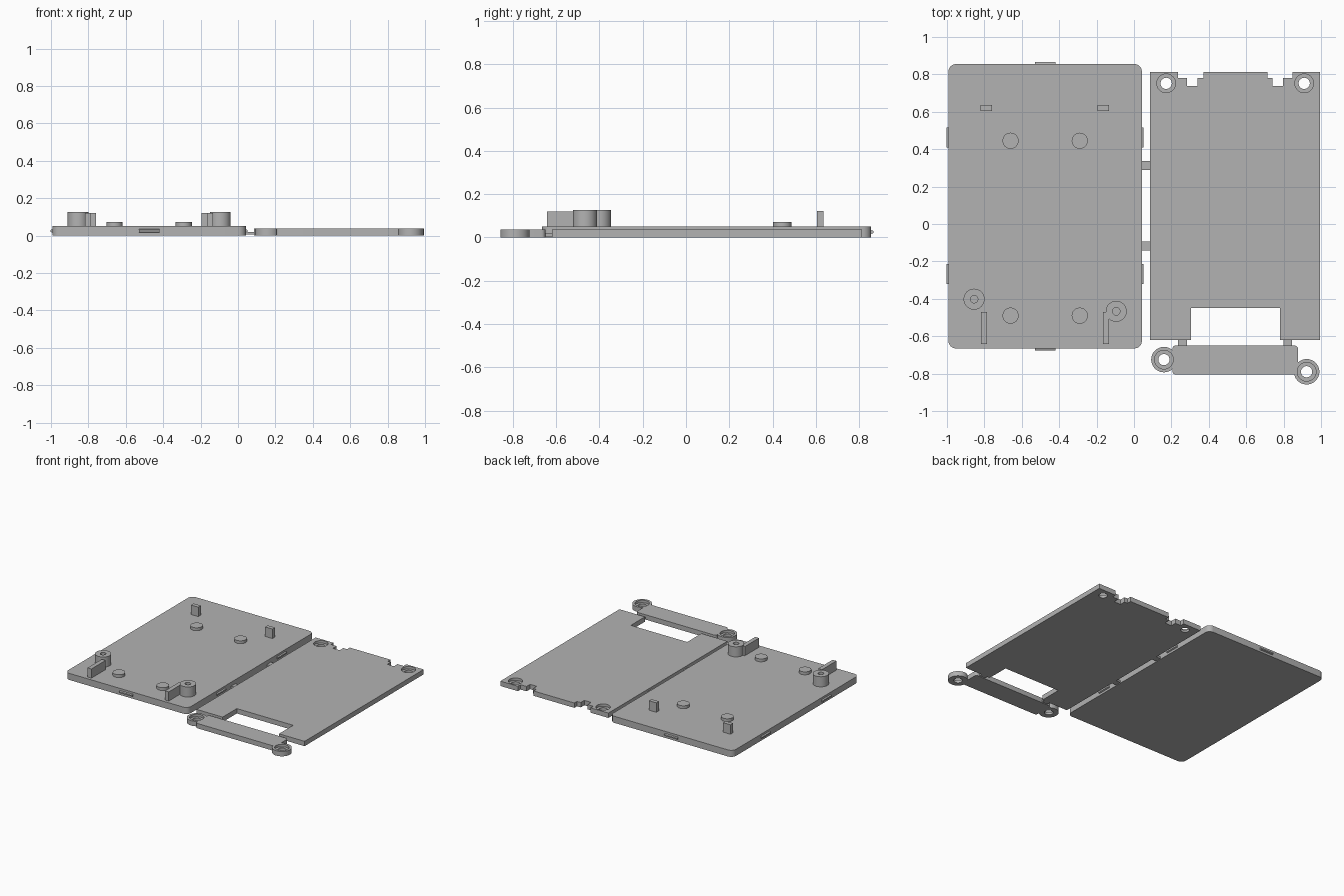
import bpy, bmesh, math

if "Cube" in bpy.data.objects:
    bpy.data.objects.remove(bpy.data.objects["Cube"])

mat = bpy.data.materials.new("plain grey")
mat.diffuse_color = (0.45, 0.45, 0.45, 1)
mat.use_nodes = True
mat.node_tree.nodes["Principled BSDF"].inputs["Base Color"].default_value = mat.diffuse_color


def prism(name, pts, z0, z1):
    """Extrude a flat outline from z0 up to z1."""
    bm = bmesh.new()
    face = bm.faces.new([bm.verts.new((x, y, z0)) for x, y in pts])
    ext = bmesh.ops.extrude_face_region(bm, geom=[face])
    for v in ext["geom"]:
        if isinstance(v, bmesh.types.BMVert):
            v.co.z = z1
    bmesh.ops.recalc_face_normals(bm, faces=bm.faces)
    me = bpy.data.meshes.new(name)
    bm.to_mesh(me)
    bm.free()
    me.materials.append(mat)
    ob = bpy.data.objects.new(name, me)
    bpy.context.collection.objects.link(ob)
    return ob


def box(name, x0, x1, y0, y1, z0, z1):
    return prism(name, [(x0, y0), (x1, y0), (x1, y1), (x0, y1)], z0, z1)


def arc(cx, cy, r, a0, a1, n):
    return [(cx + r * math.cos(math.radians(a0 + (a1 - a0) * i / n)),
             cy + r * math.sin(math.radians(a0 + (a1 - a0) * i / n))) for i in range(n + 1)]


def rounded(x0, x1, y0, y1, r, n=8):
    return (arc(x1 - r, y1 - r, r, 0, 90, n) + arc(x0 + r, y1 - r, r, 90, 180, n)
            + arc(x0 + r, y0 + r, r, 180, 270, n) + arc(x1 - r, y0 + r, r, 270, 360, n))


def disc(name, x, y, r, z0, z1):
    return prism(name, arc(x, y, r, 0, 360, 48)[:-1], z0, z1)


def smooth(ob):
    bpy.ops.object.select_all(action='DESELECT')
    bpy.context.view_layer.objects.active = ob
    ob.select_set(True)
    bpy.ops.object.shade_smooth_by_angle(angle=math.radians(30))


def boolean(ob, other, operation):
    """Apply a boolean and discard the helper."""
    m = ob.modifiers.new("bool", 'BOOLEAN')
    m.operation, m.object, m.solver = operation, other, 'EXACT'
    bpy.context.view_layer.objects.active = ob
    bpy.ops.object.modifier_apply(modifier=m.name)
    bpy.data.objects.remove(other)


def screw_hole(ob, x, y):
    boolean(ob, disc("recess_cutter", x, y, 0.05, 0.018, 0.1), 'DIFFERENCE')
    boolean(ob, disc("hole_cutter", x, y, 0.03, -0.1, 0.1), 'DIFFERENCE')


# Base panel
smooth(prism("base_panel", rounded(-0.992, 0.042, -0.665, 0.855, 0.04), 0, 0.05))

# Snap tabs around the base panel edge, tapering outwards
def snap_tab(name, cx, cy, dx, dy, half, out):
    ob = box(name, -half, half, -0.005, out, 0.014, 0.036)
    for v in ob.data.vertices:
        if v.co.y > 0:
            v.co.z = 0.02 if v.co.z < 0.025 else 0.03
    for v in ob.data.vertices:
        x, y = v.co.x, v.co.y
        v.co.x, v.co.y = cx + dy * x + dx * y, cy - dx * x + dy * y

for i, y in enumerate((0.462, -0.268)):
    snap_tab(f"left_tab_{i}", -0.992, y, -1, 0, 0.053, 0.01)
    snap_tab(f"right_tab_{i}", 0.042, y, 1, 0, 0.053, 0.01)
snap_tab("front_tab", -0.475, -0.665, 0, -1, 0.055, 0.01)
snap_tab("back_tab", -0.475, 0.855, 0, 1, 0.055, 0.01)

# Low round pads
for i, (x, y) in enumerate([(-0.66, 0.445), (-0.29, 0.445), (-0.66, -0.49), (-0.29, -0.49)]):
    smooth(disc(f"pad_{i}", x, y, 0.043, 0.045, 0.072))

# Screw posts with pilot holes
for i, (x, y) in enumerate([(-0.855, -0.402), (-0.095, -0.467)]):
    post = disc(f"screw_post_{i}", x, y, 0.056, 0.045, 0.127)
    boolean(post, disc("pilot_cutter", x, y, 0.02, 0.051, 0.2), 'DIFFERENCE')
    smooth(post)

# Front ribs and rear pegs
for i, x in enumerate((-0.818, -0.166)):
    box(f"rib_{i}", x, x + 0.032, -0.642, -0.47, 0.045, 0.12)
for i, x in enumerate((-0.82, -0.195)):
    box(f"peg_{i}", x, x + 0.062, 0.605, 0.636, 0.045, 0.122)

# Cover panel: notched back edge and a front opening
T = 0.037
cover = prism("cover_panel", [
    (0.085, -0.62), (0.305, -0.62), (0.305, -0.45), (0.78, -0.45), (0.78, -0.62), (0.995, -0.62),
    (0.995, 0.813), (0.848, 0.813), (0.848, 0.781), (0.797, 0.781), (0.797, 0.738),
    (0.741, 0.738), (0.741, 0.781), (0.714, 0.781), (0.714, 0.813), (0.372, 0.813),
    (0.372, 0.781), (0.34, 0.781), (0.34, 0.738), (0.283, 0.738), (0.283, 0.781),
    (0.235, 0.781), (0.235, 0.813), (0.085, 0.813)], 0, T)
for x in (0.172, 0.91):
    screw_hole(cover, x, 0.752)
smooth(cover)

# Clamp bar with a screw eye at each end
bar = prism("clamp_bar", rounded(0.205, 0.877, -0.805, -0.65, 0.018, 5), 0, T)
eyes = [(0.16, -0.725), (0.923, -0.79)]
for x, y in eyes:
    boolean(bar, disc("screw_eye", x, y, 0.068, 0, T), 'UNION')
for x, y in eyes:
    screw_hole(bar, x, y)
smooth(bar)

# Thin links joining the parts
for i, y in enumerate((0.312, -0.118)):
    box(f"panel_link_{i}", 0.035, 0.092, y - 0.024, y + 0.024, 0.005, 0.02)
for i, x in enumerate((0.26, 0.822)):
    box(f"bar_link_{i}", x - 0.024, x + 0.024, -0.656, -0.614, 0.005, 0.02)
